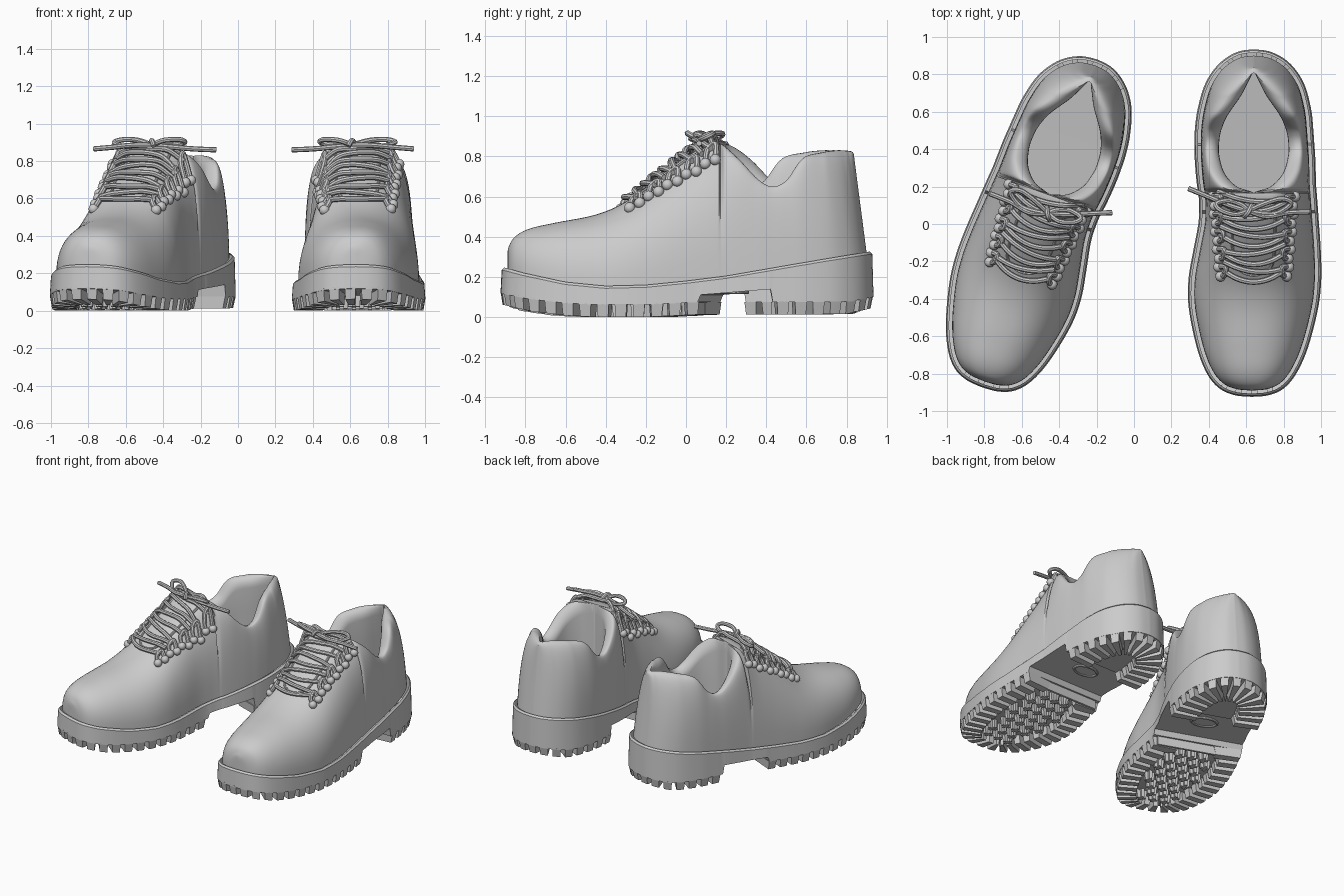
import bpy, bmesh, math
from mathutils import Vector, Matrix

if "Cube" in bpy.data.objects:
    bpy.data.objects.remove(bpy.data.objects["Cube"])

# Stations along the shoe: y, inner x, outer x, top z, section squareness, opening half-width
ROWS = [(-.89, -.01, -.01, .31, 2.2, 0), (-.883, -.09, .07, .35, 2.2, 0), (-.852, -.163, .14, .40, 2.3, 0),
        (-.78, -.222, .2, .44, 2.3, 0), (-.65, -.272, .258, .47, 2.3, 0), (-.45, -.313, .31, .51, 2.3, 0),
        (-.3, -.315, .327, .575, 2.3, 0), (-.15, -.29, .325, .69, 2.3, 0), (0, -.262, .315, .80, 2.4, 0),
        (.1, -.258, .308, .85, 2.4, 0), (.165, -.262, .303, .865, 2.4, 0), (.2, -.268, .30, .845, 2.4, .09),
        (.27, -.276, .298, .78, 2.4, .155), (.36, -.282, .295, .685, 2.4, .183), (.43, -.283, .29, .65, 2.4, .185),
        (.5, -.281, .285, .68, 2.4, .174), (.6, -.268, .275, .79, 2.4, .138), (.72, -.235, .245, .82, 2.4, .07),
        (.8, -.19, .2, .83, 2.5, .035), (.855, -.135, .145, .83, 2.6, .012), (.89, -.07, .075, .825, 2.6, 0),
        (.9, 0, 0, .815, 2.6, 0)]
SOLE_TOP = [(-.95, .265), (-.8, .22), (-.6, .175), (-.4, .155), (-.2, .16), (0, .18), (.2, .205), (.5, .257), (.95, .335)]
GROUND = [(-.95, .07), (-.78, .03), (-.6, .008), (-.45, 0), (-.2, 0), (.05, .012), (.43, .012), (.8, .015), (.95, .05)]


def catmull(p, steps=6):
    out = []
    for i in range(len(p) - 1):
        a, b, c, d = p[max(i - 1, 0)], p[i], p[i + 1], p[min(i + 2, len(p) - 1)]
        for k in range(steps):
            t = k / steps
            out.append(tuple(.5 * (2 * q + (r - o) * t + (2 * o - 5 * q + 4 * r - s) * t * t
                                   + (3 * q - o - 3 * r + s) * t ** 3) for o, q, r, s in zip(a, b, c, d)))
    return out + [tuple(p[-1])]


def lookup(table, y):
    for a, b in zip(table, table[1:]):
        if y <= b[0]:
            t = max(0, (y - a[0]) / (b[0] - a[0]))
            return [u + (v - u) * t for u, v in zip(a, b)]
    return table[-1]


S = catmull(ROWS)
sole_top = lambda y: lookup(SOLE_TOP, y)[1]
ground = lambda y: lookup(GROUND, y)[1]
sole_low = lambda y: .11 + .08 * (y - .06) if .06 < y < .425 else ground(y) + .062
parts = []


def finish(name, bm):
    bmesh.ops.remove_doubles(bm, verts=bm.verts, dist=1e-4)
    bmesh.ops.recalc_face_normals(bm, faces=bm.faces)
    me = bpy.data.meshes.new(name)
    bm.to_mesh(me)
    bm.free()
    parts.append((name, me))


def loft(name, sections):
    bm = bmesh.new()
    rows = [[bm.verts.new(p) for p in s] for s in sections]
    for a, b in zip(rows, rows[1:]):
        for j in range(len(a) - 1):
            bm.faces.new((a[j], a[j + 1], b[j + 1], b[j]))
    finish(name, bm)


def tubes(name, paths, radius):
    cu = bpy.data.curves.new(name, 'CURVE')
    cu.dimensions, cu.bevel_depth, cu.bevel_resolution, cu.use_fill_caps = '3D', radius, 2, True
    for p in paths:
        pts = catmull(p, 5)
        sp = cu.splines.new('POLY')
        sp.points.add(len(pts) - 1)
        for q, v in zip(sp.points, pts):
            q.co = (*v, 1)
    ob = bpy.data.objects.new(name, cu)
    bpy.context.collection.objects.link(ob)
    me = bpy.data.meshes.new_from_object(ob.evaluated_get(bpy.context.evaluated_depsgraph_get()))
    bpy.data.objects.remove(ob)
    parts.append((name, me))


def prism(bm, pts, taper=.86):
    # tread block from the ground up to the sole underside, narrower at the ground
    c = sum((Vector(p) for p in pts), Vector((0, 0))) / len(pts)
    lo, hi = [], []
    for p in pts:
        q = c + (Vector(p) - c) * taper
        lo.append(bm.verts.new((q.x, q.y, ground(q.y))))
        hi.append(bm.verts.new((p[0], p[1], ground(p[1]) + .064)))
    bm.faces.new(lo)
    bm.faces.new(hi)
    for i in range(len(pts)):
        j = (i + 1) % len(pts)
        bm.faces.new((lo[i], lo[j], hi[j], hi[i]))


# Upper: outer wall, padded collar and inside in one loft
def ridge(y, h):
    # half-width of the top of the section: collar crest, or the flattening instep before it
    if h > .006:
        return h + .06 * min(1, h / .06)
    return .13 * min(1, max(0, (y + .05) / .22)) ** 2 if y < .3 else 0


def upper_section(s):
    y, xl, xr, zt, n, h = s
    zb = sole_top(y) - .01
    is_open = h > .006
    r = ridge(y, h)
    floor = zb + .04

    def half(w):
        pts = []
        for j in range(15):
            a = j / 14 * math.pi / 2
            pts.append((r + (w - r) * max(0, math.cos(a)) ** (2 / n), zb + (zt - zb) * math.sin(a) ** (2 / n)))
        for j in range(1, 6):
            a = j / 5 * math.pi / 2
            pts.append((r - (r - h) * math.sin(a), zt - .07 * (1 - math.cos(a))) if is_open else (r * (1 - j / 5), zt))
        for z in (zt * .5 + floor * .5, floor):
            pts.append((h, z) if is_open else (0, zt))
        return pts
    k = .13 * min(1, max(0, (y - .5) / .35))
    c = -.01 if y < -.88 else 0
    pts = [(c - x, z) for x, z in half(c - xl)] + [(c, floor if is_open else zt)]
    pts += [(c + x, z) for x, z in half(xr - c)[::-1]]
    return [(x, y - k * (z - zb), z) for x, z in pts]


loft("shoe_upper", [upper_section(s) for s in S])

# Sole: outline offset outwards from the upper, stepped up at the arch
base = [Vector((s[1], s[0])) for s in S] + [Vector((s[2], s[0])) for s in reversed(S)]
norm = []
for i in range(len(base)):
    d = (base[(i + 1) % len(base)] - base[i - 1]).normalized()
    norm.append(Vector((-d.y, d.x)))
if norm[len(S) // 2].x > 0:
    norm = [-v for v in norm]
norm[0] = norm[-1] = Vector((0, -1))
norm[len(S) - 1] = norm[len(S)] = Vector((0, 1))
offset = lambda d: [p + q * d for p, q in zip(base, norm)]
rim, edge, foot = offset(.016), offset(.028), offset(.034)
sections = []
for i in range(len(S)):
    j = len(base) - 1 - i
    y = S[i][0]
    row = [(o[m], z) for m, o, z in ((i, rim, sole_top(y)), (i, edge, sole_top(y) - .012), (i, foot, sole_low(y)),
                                     (j, foot, sole_low(y)), (j, edge, sole_top(y) - .012), (j, rim, sole_top(y)))]
    sections.append([(p.x, p.y, z) for p, z in row])
loft("sole", sections)

# Tread blocks round the edge, evenly spaced along the outline
N = 147
dist = [0]
ring = [p for i, p in enumerate(foot) if i != len(S)]
for a, b in zip(ring, ring[1:]):
    dist.append(dist[-1] + (b - a).length)
table = [(d, p.x, p.y) for d, p in zip(dist, ring)]
loop = [Vector(lookup(table, dist[-1] * i / N)[1:]) for i in range(N)]
bm = bmesh.new()
for i in range(0, N, 3):
    outer, inner = [], []
    for j in range(3):
        p = loop[(i + j) % N]
        d = (loop[(i + j + 1) % N] - loop[(i + j - 1) % N]).normalized()
        outer.append(p)
        inner.append(p + Vector((d.y, -d.x)) * (.2 if p.y > 0 else .15))
    if not .04 < outer[1].y < .45:
        prism(bm, outer + inner[::-1])
# Small crosses under the forefoot and the thin bar in front of the arch
for r in range(8):
    for c in range(-2, 3):
        y, x = -.7 + .092 * r, c * .085 + (.02 if r % 2 else -.02)
        w = lookup(S, y)
        if w[1] + .15 < x < w[2] - .15:
            for a, b in ((.036, .012), (.012, .036)):
                prism(bm, [(x - a, y - b), (x + a, y - b), (x + a, y + b), (x - a, y + b)])
prism(bm, [(-.26, .03), (.3, .03), (.3, .045), (-.26, .045)], 1)
finish("sole_tread", bm)
tubes("arch_oval", [[(.09 * math.cos(a * math.pi / 8), .25 + .055 * math.sin(a * math.pi / 8), .124)
                     for a in range(17)]], .01)


# Lacing, laid over the surface of the upper
def over(x, y, lift):
    _, xl, xr, zt, n, h = lookup(S, y)
    r = ridge(y, h)
    f = min(1, max(0, abs(x) - r) / ((xr if x > 0 else -xl) - r))
    zb = sole_top(y)
    return (x, y, zb + (zt - zb) * (1 - f ** n) ** (1 / n) + lift)


eyes = [(.16 + .007 * k, -.25 + .094 * k) for k in range(5)]
bars, rings = [], []
bm = bmesh.new()
for k, (x, y) in enumerate(eyes):
    for back, dip in ((0, .06), (.03, .035)):
        s = 1 if k % 2 else -1
        bars.append([over(f * x, y + back + back * .6 * s * f - dip * (1 - f * f), .028) for f in (-1, -.6, -.2, .2, .6, 1)])
    for s in (-1, 1):
        ends = [over(s * x * 1.11, y - .03, .005), over(s * x * 1.18, y + .02, .005)]
        rings.append([ends[0], over(s * x * .95, y - .02, .025), over(s * x * .95, y + .02, .025), ends[1]])
        for e in ends:
            bmesh.ops.create_uvsphere(bm, u_segments=12, v_segments=8, radius=.028, matrix=Matrix.Translation(e))
finish("eyelet_studs", bm)
tubes("eyelet_rings", rings, .015)
tubes("laces", bars, .015)
tubes("throat_seam", [[over(x, y, 0) for x, y in ((-.12, .14), (-.115, 0), (-.11, -.15), (-.085, -.24), (0, -.275),
                                                 (.085, -.24), (.11, -.15), (.115, 0), (.12, .14))]], .008)

# Bow: knot, two loops, two loose ends
kx, ky = -.03, .07
tubes("bow", [
    [(kx, ky, .885), (.06, .11, .91), (.15, .135, .915), (.2, .11, .90), (.13, .06, .88), (.05, .055, .885), (kx, ky, .885)],
    [(kx, ky, .885), (-.1, .05, .91), (-.18, .075, .915), (-.2, .11, .90), (-.13, .125, .885), (-.06, .1, .885), (kx, ky, .885)],
    [(kx, ky, .885), (-.13, .1, .875), (-.24, .145, .865), (-.35, .19, .86)],
    [(kx, ky, .885), (.07, .04, .885), (.18, .06, .875), (.3, .065, .865)],
    [(kx - .02, ky - .03, .88), (kx, ky - .01, .91), (kx + .02, ky + .03, .88)]], .014)

# Place the right shoe, and a mirrored, turned-out left shoe
places = {"right": Matrix.Translation((.64, 0, 0)),
          "left": Matrix.Translation((-.51, 0, 0)) @ Matrix.Rotation(math.radians(-19.7), 4, 'Z') @ Matrix.Scale(-1, 4, (1, 0, 0))}
for side, m in places.items():
    for name, me in parts:
        mesh = me.copy()
        mesh.transform(m)
        if side == "left":
            mesh.flip_normals()
        ob = bpy.data.objects.new(side + "_" + name, mesh)
        bpy.context.collection.objects.link(ob)
        ob.select_set(True)
        bpy.context.view_layer.objects.active = ob
bpy.ops.object.shade_smooth_by_angle(angle=math.radians(40))
